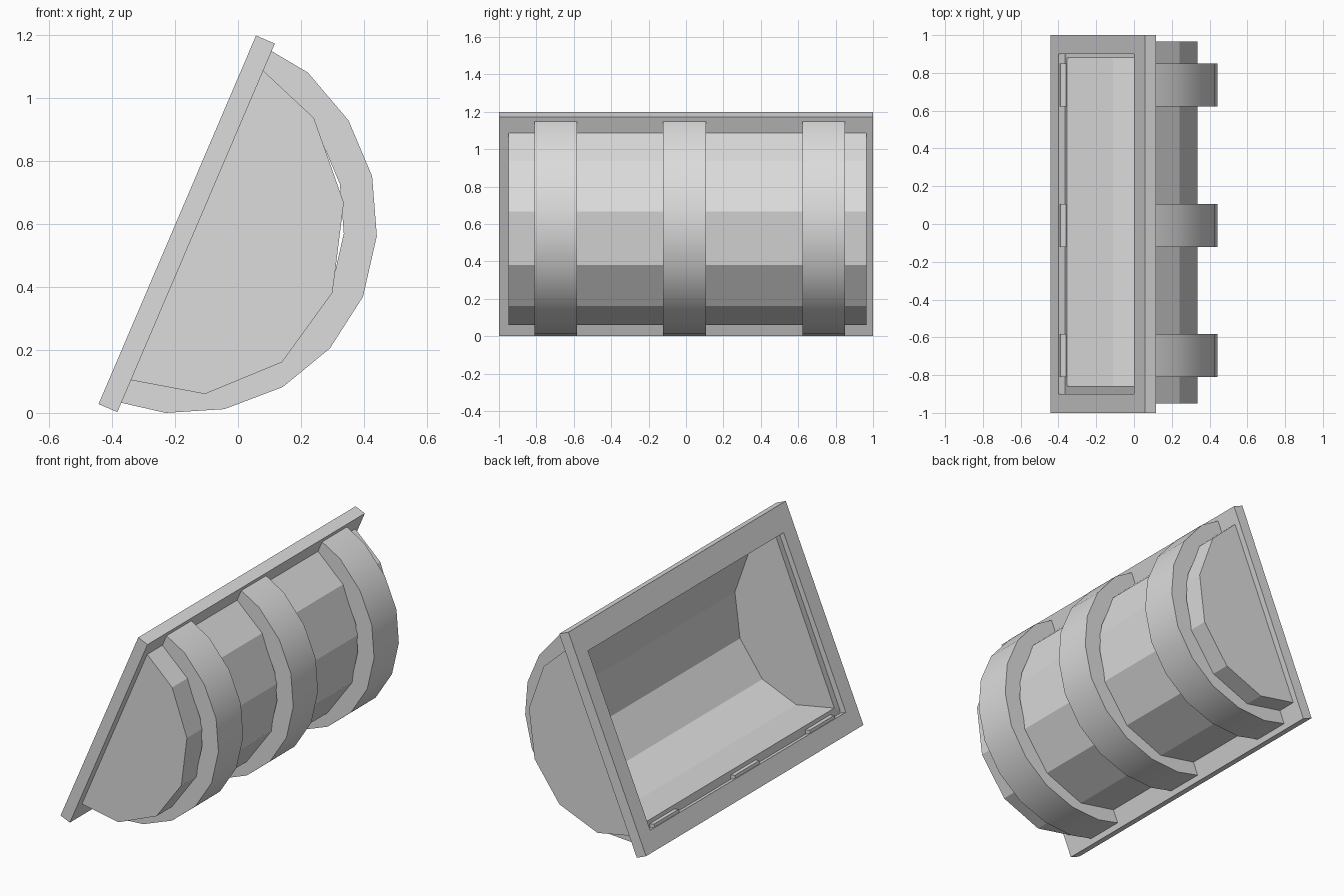
import bpy, bmesh, math
from mathutils import Vector

if "Cube" in bpy.data.objects:
    bpy.data.objects.remove(bpy.data.objects["Cube"])

grey = bpy.data.materials.new("plain grey")
grey.diffuse_color = (0.715, 0.715, 0.715, 1)
grey.use_nodes = True
grey.node_tree.nodes["Principled BSDF"].inputs["Base Color"].default_value = grey.diffuse_color

# Tilted frame plane in xz: t runs up the slope, d runs into the barrel
ORIGIN = Vector((-0.443, 0.028))
UP = Vector((0.5, 1.17)).normalized()
INTO = Vector((UP.y, -UP.x))


def make_object(name, bm, smooth=False):
    bmesh.ops.recalc_face_normals(bm, faces=bm.faces)
    mesh = bpy.data.meshes.new(name)
    bm.to_mesh(mesh)
    bm.free()
    mesh.materials.append(grey)
    obj = bpy.data.objects.new(name, mesh)
    bpy.context.collection.objects.link(obj)
    if smooth:
        bpy.context.view_layer.objects.active = obj
        obj.select_set(True)
        bpy.ops.object.shade_smooth_by_angle(angle=math.radians(40))
        obj.select_set(False)
    return obj


def trim(points, depth):
    """Slide both ends of an open profile along their edges to a frame depth."""
    pts = [Vector(p) for p in points]
    for end, nxt in ((0, 1), (-1, -2)):
        edge = (pts[end] - pts[nxt]).normalized()
        gap = depth - (pts[end] - ORIGIN).dot(INTO)
        pts[end] = pts[end] + edge * (gap / edge.dot(INTO))
    return pts


def inset(pts, amount):
    """Offset an open profile inward, square to its end edges."""
    dirs = [(b - a).normalized() for a, b in zip(pts, pts[1:])]
    norms = [Vector((d.y, -d.x)) for d in dirs]
    out = []
    for i, p in enumerate(pts):
        n0, n1 = norms[max(i - 1, 0)], norms[min(i, len(norms) - 1)]
        m = (n0 + n1).normalized()
        out.append(p + m * (amount / m.dot(n1)))
    return out


def row(bm, points, y):
    return [bm.verts.new((p[0], y, p[1])) for p in points]


def strip(bm, a, b, closed=False):
    for i in range(len(a) if closed else len(a) - 1):
        j = (i + 1) % len(a)
        bm.faces.new((a[i], a[j], b[j], b[i]))


# Frame: rectangular slab with a rectangular opening
def rectangle(bm, t0, t1, y, d):
    corners = []
    for t, yy in ((t0, -y), (t1, -y), (t1, y), (t0, y)):
        p = ORIGIN + UP * t + INTO * d
        corners.append(bm.verts.new((p.x, yy, p.y)))
    return corners


bm = bmesh.new()
loops = [rectangle(bm, 0, 1.273, 1.0, 0), rectangle(bm, 0, 1.273, 1.0, 0.065),
         rectangle(bm, 0.11, 1.13, 0.9, 0.065), rectangle(bm, 0.11, 1.13, 0.9, 0)]
for i in range(4):
    strip(bm, loops[i], loops[(i + 1) % 4], closed=True)
make_object("frame", bm)

# Barrel: hollow faceted half drum, thin around and thicker at the ends
barrel = [(0.08, 1.087), (0.241, 0.937), (0.336, 0.668), (0.30, 0.382),
          (0.14, 0.161), (-0.105, 0.06), (-0.34, 0.104)]
shell = trim(barrel, 0.04)
bm = bmesh.new()
rims = []
for profile, y0, y1 in ((shell, -0.95, 0.965), (inset(shell, 0.05), -0.857, 0.878)):
    a, b = row(bm, profile, y0), row(bm, profile, y1)
    strip(bm, a, b)
    bm.faces.new(a)
    bm.faces.new(b)
    rims.append((a[0], b[0], b[-1], a[-1]))
strip(bm, rims[0], rims[1], closed=True)
make_object("barrel", bm)

# Bands: three thick hoops around the barrel, ends set into the frame
hoop = [(0.10, 1.153), (0.222, 1.081), (0.351, 0.929), (0.426, 0.752),
        (0.441, 0.562), (0.397, 0.369), (0.292, 0.205), (0.142, 0.082),
        (-0.043, 0.012), (-0.23, 0.0), (-0.37, 0.032)]
outer = trim(hoop, 0.023)
inner = inset(outer, 0.104)
for name, y0 in (("front", -0.81), ("middle", -0.122), ("back", 0.622)):
    bm = bmesh.new()
    loops = [row(bm, outer, y0), row(bm, outer, y0 + 0.228),
             row(bm, inner, y0 + 0.228), row(bm, inner, y0)]
    for i in range(4):
        strip(bm, loops[i], loops[(i + 1) % 4])
    bm.faces.new([r[0] for r in loops])
    bm.faces.new([r[-1] for r in loops])
    make_object(name + "_band", bm, smooth=True)
